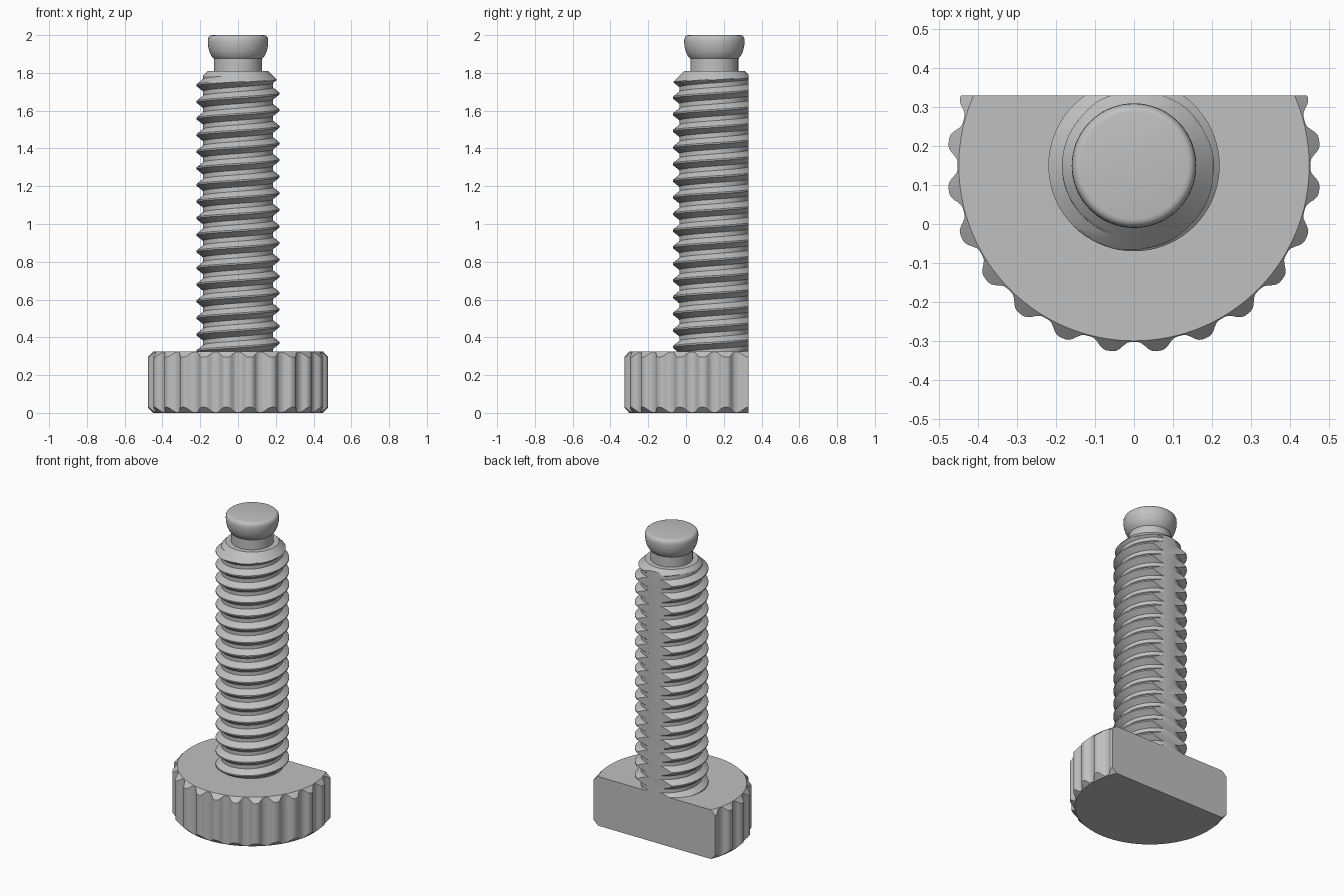
import bpy, bmesh, math

cube = bpy.data.objects.get("Cube")
if cube:
    bpy.data.objects.remove(cube)

AXIS_Y = 0.15      # the screw axis sits behind the centre
FLAT = 0.18        # distance from axis to the flat back

steel = bpy.data.materials.new("light grey steel")
steel.use_nodes = True
steel.diffuse_color = (0.53, 0.53, 0.53, 1)
steel.node_tree.nodes["Principled BSDF"].inputs["Base Color"].default_value = (0.53, 0.53, 0.53, 1)


def fill_holes(bm):
    bmesh.ops.holes_fill(bm, edges=[e for e in bm.edges if e.is_boundary], sides=0)


def build(name, columns, rise=0, cut=True):
    """Skin columns of (radius, z) around the axis; rise rows are gained per turn."""
    bm = bmesh.new()
    n, rows = len(columns), len(columns[0])
    grid = []
    for a, column in enumerate(columns):
        t = math.tau * a / n
        grid.append([bm.verts.new((r * math.cos(t), r * math.sin(t), z)) for r, z in column])
    for a in range(n):
        b = (a + 1) % n
        shift = rise if b == 0 else 0
        for m in range(rows - 1 - shift):
            bm.faces.new((grid[a][m], grid[b][m + shift], grid[b][m + 1 + shift], grid[a][m + 1]))
    bmesh.ops.remove_doubles(bm, verts=bm.verts, dist=0.00005)
    fill_holes(bm)
    # Slice the flat back and close it
    if cut:
        bmesh.ops.bisect_plane(bm, geom=bm.verts[:] + bm.edges[:] + bm.faces[:],
                               plane_co=(0, FLAT, 0), plane_no=(0, 1, 0), clear_outer=True)
        fill_holes(bm)
    bmesh.ops.recalc_face_normals(bm, faces=bm.faces)
    mesh = bpy.data.meshes.new(name)
    bm.to_mesh(mesh)
    bm.free()
    mesh.materials.append(steel)
    obj = bpy.data.objects.new(name, mesh)
    obj.location.y = AXIS_Y
    bpy.context.collection.objects.link(obj)
    bpy.ops.object.select_all(action='DESELECT')
    obj.select_set(True)
    bpy.context.view_layer.objects.active = obj
    bpy.ops.object.shade_smooth_by_angle(angle=math.radians(30))
    return obj


# Scalloped knob with chamfered rims
KNOB_H, RIM, LOBES, STEPS = 0.325, 0.45, 24, 14


def knob_column(a):
    s = 0.5 - 0.5 * math.cos(math.tau * a / STEPS)
    r = RIM + 0.003 + 0.027 * s * s * (3 - 2 * s)
    c = r - RIM
    return [(RIM, 0), (r, c), (r, KNOB_H - c), (RIM, KNOB_H)]


build("scalloped_knob", [knob_column(a) for a in range(LOBES * STEPS)])

# Threaded shaft: one helical ridge, trimmed by a cone at the tip
PITCH, ROWS, TURNS, SEGS = 0.088, 22, 20, 72
ROOT, DEPTH, START, BOTTOM, TOP, TIP = 0.185, 0.035, 0.195, 0.30, 1.81, 0.16


def thread_column(a):
    points = []
    for m in range(ROWS * TURNS + 1):
        z = START + PITCH * (a / SEGS + m / ROWS)
        d = abs((m + ROWS // 2) % ROWS - ROWS // 2)
        r = ROOT + DEPTH * min(1, max(0, (8 - d) / 7))
        if z <= BOTTOM:
            points.append((ROOT, BOTTOM))
        elif z >= TOP:
            points.append((TIP, TOP))
        else:
            points.append((min(r, TIP + TOP - z), z))
    return points


build("threaded_shaft", [thread_column(a) for a in range(SEGS)], rise=ROWS)

# Neck and rounded swivel tip
tip_profile = [(0.127, 1.79), (0.127, 1.875), (0.14, 1.889), (0.151, 1.912), (0.158, 1.94),
               (0.16, 1.965), (0.159, 1.98), (0.154, 1.992), (0.147, 1.998), (0.138, 2.0)]
build("swivel_tip", [tip_profile] * 64, cut=False)
